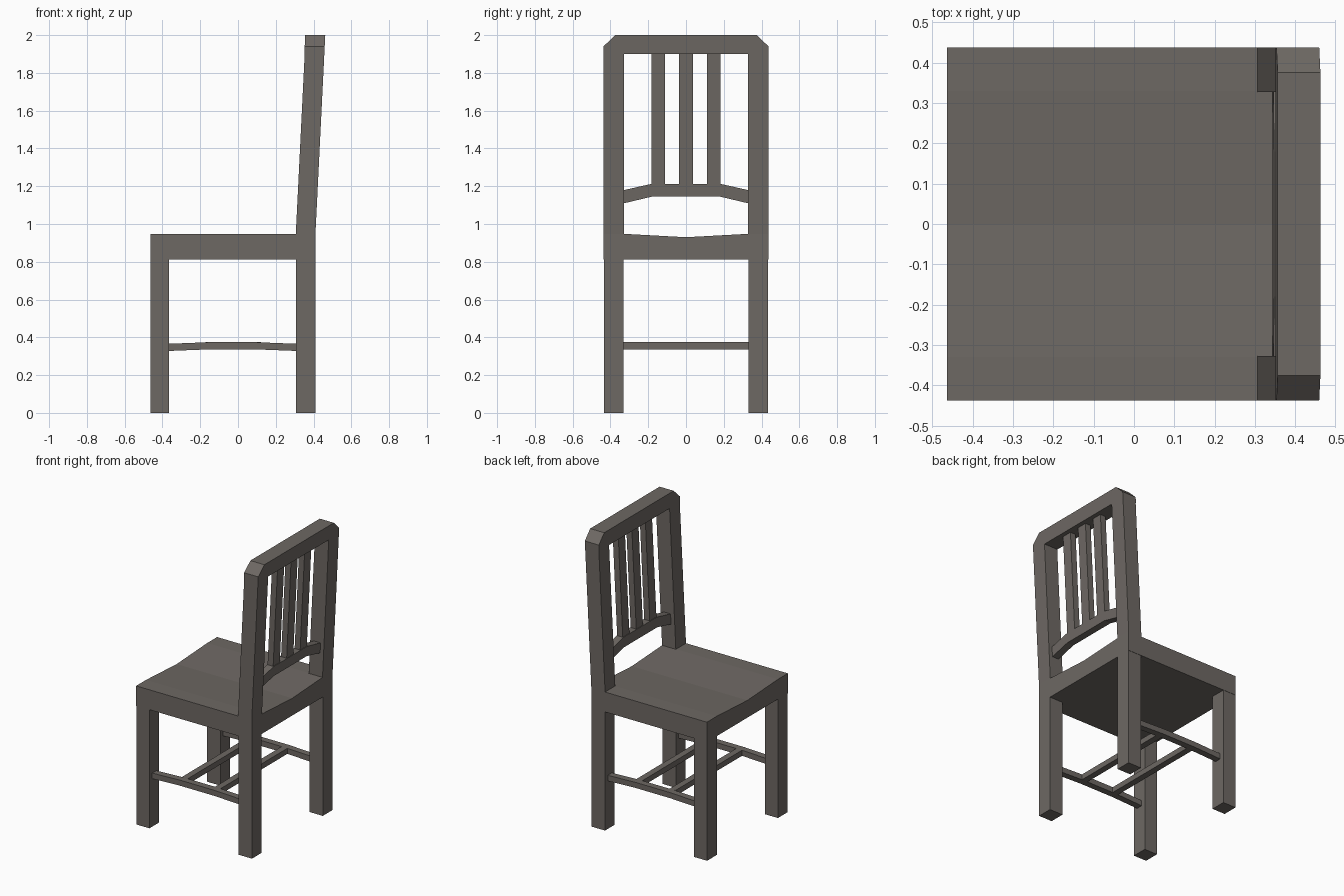
import bpy, bmesh

if "Cube" in bpy.data.objects:
    bpy.data.objects.remove(bpy.data.objects["Cube"])

wood = bpy.data.materials.new("dark wood")
wood.diffuse_color = (0.155, 0.139, 0.126, 1)
wood.use_nodes = True
wood.node_tree.nodes["Principled BSDF"].inputs["Base Color"].default_value = wood.diffuse_color

SEAT_Z, TOP_Z = 0.948, 2.0


def lean(z):
    """Backward shift of the chair back at height z."""
    return max(0.0, (z - SEAT_Z) / (TOP_Z - SEAT_Z)) * 0.052


def loft(name, a, b):
    """Solid between two matching outlines."""
    bm = bmesh.new()
    va = [bm.verts.new(p) for p in a]
    vb = [bm.verts.new(p) for p in b]
    n = len(va)
    bm.faces.new(va)
    bm.faces.new(vb[::-1])
    for i in range(n):
        j = (i + 1) % n
        bm.faces.new((va[i], vb[i], vb[j], va[j]))
    bmesh.ops.recalc_face_normals(bm, faces=bm.faces)
    me = bpy.data.meshes.new(name)
    bm.to_mesh(me)
    bm.free()
    me.materials.append(wood)
    ob = bpy.data.objects.new(name, me)
    bpy.context.collection.objects.link(ob)
    return ob


def yz_part(name, pts, x0, x1):
    """Outline in y,z given thickness in x, following the lean."""
    return loft(name, [(x0 + lean(z), y, z) for y, z in pts],
                [(x1 + lean(z), y, z) for y, z in pts])


def xz_part(name, pts, y0, y1):
    return loft(name, [(x, y0, z) for x, z in pts], [(x, y1, z) for x, z in pts])


def rect(a0, a1, b0, b1):
    return [(a0, b0), (a1, b0), (a1, b1), (a0, b1)]


# seat with a shallow dip along its middle
yz_part("seat", [(-0.437, 0.812), (0.437, 0.812), (0.437, SEAT_Z), (0.33, SEAT_Z),
                 (0, 0.93), (-0.33, SEAT_Z), (-0.437, SEAT_Z)], -0.464, 0.41)

for s, side in ((-1, "right"), (1, "left")):
    # legs
    for x0, x1, kind in ((-0.464, -0.365, "front"), (0.308, 0.41, "back")):
        xz_part(f"{side}_{kind}_leg", rect(x0, x1, 0, 0.812), s * 0.33, s * 0.435)
    # leaning back posts
    yz_part(f"{side}_back_post", rect(s * 0.327, s * 0.437, SEAT_Z, 1.9), 0.306, 0.41)
    # arched side stretchers
    xz_part(f"{side}_stretcher",
            [(-0.365, 0.328), (-0.16, 0.336), (0.10, 0.336), (0.308, 0.328),
             (0.308, 0.366), (0.10, 0.374), (-0.16, 0.374), (-0.365, 0.366)],
            s * 0.36, s * 0.405)

# cross stretchers
for i, x in enumerate((-0.15, 0.10)):
    yz_part(f"cross_stretcher_{i + 1}", rect(-0.36, 0.36, 0.336, 0.374), x - 0.022, x + 0.022)

# top rail with clipped corners
yz_part("top_rail", [(-0.437, 1.9), (0.437, 1.9), (0.437, 1.94), (0.375, TOP_Z),
                     (-0.375, TOP_Z), (-0.437, 1.94)], 0.304, 0.41)

# bent lower back rail
yz_part("lower_back_rail", [(-0.327, 1.11), (-0.18, 1.145), (0.18, 1.145), (0.327, 1.11),
                            (0.327, 1.18), (0.18, 1.213), (-0.18, 1.213), (-0.327, 1.18)],
        0.334, 0.384)

# back slats
for i, y in enumerate((-0.146, 0, 0.146)):
    yz_part(f"back_slat_{i + 1}", rect(y - 0.036, y + 0.036, 1.213, 1.9), 0.338, 0.38)
